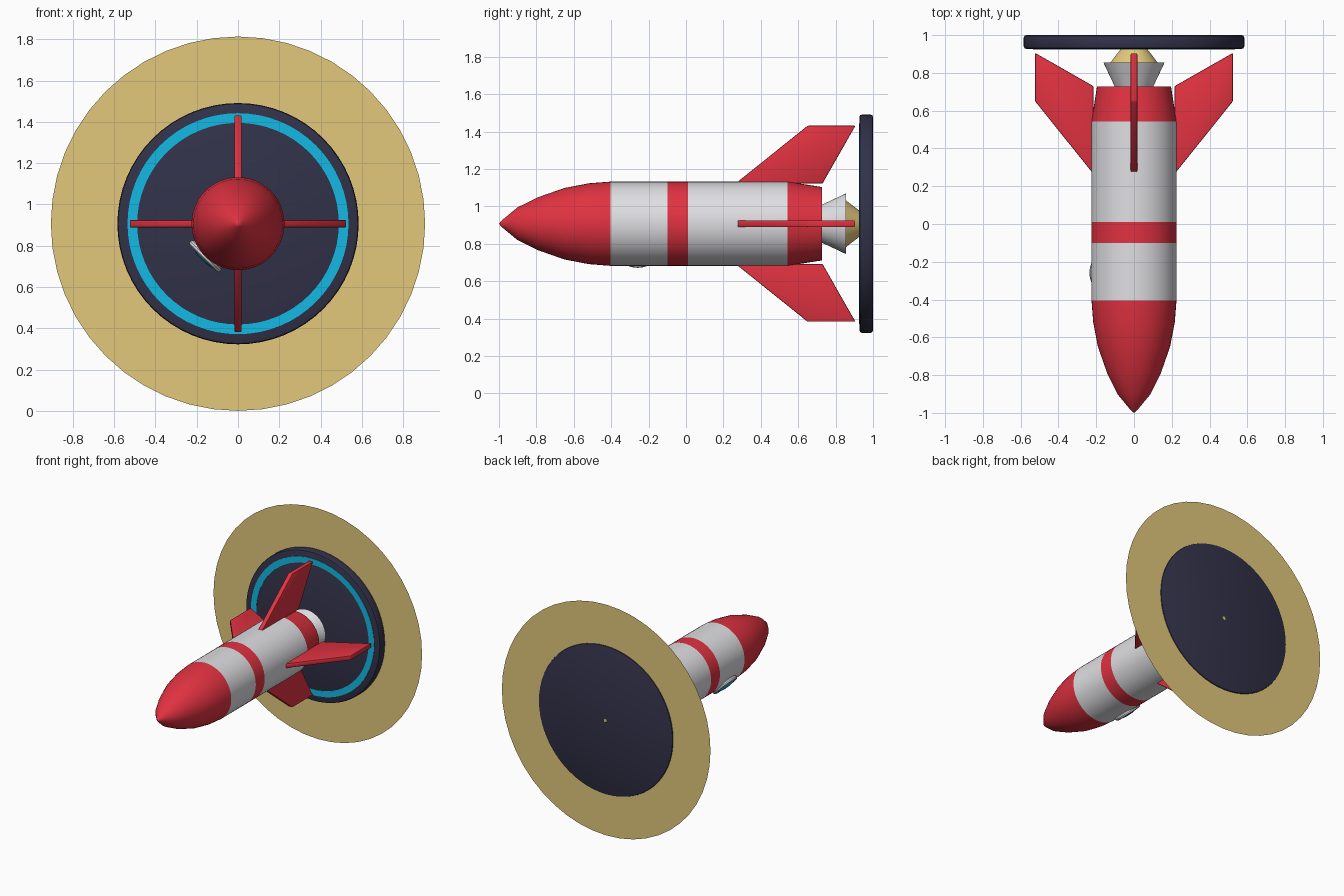
import bpy, bmesh, math
from mathutils import Matrix, Vector

if "Cube" in bpy.data.objects:
    bpy.data.objects.remove(bpy.data.objects["Cube"])

AXIS_Z = 0.907


def material(name, rgb):
    m = bpy.data.materials.new(name)
    m.diffuse_color = (*rgb, 1)
    m.use_nodes = True
    m.node_tree.nodes["Principled BSDF"].inputs["Base Color"].default_value = m.diffuse_color
    return m


RED = material("red", (0.75, 0.032, 0.052))
WHITE = material("white", (0.74, 0.74, 0.77))
NAVY = material("navy", (0.032, 0.032, 0.068))
CYAN = material("cyan", (0.006, 0.48, 0.76))
GOLD = material("gold", (0.76, 0.58, 0.20))

ALONG = Matrix.Translation((0, 0, AXIS_Z))


def finish(name, bm, mat, matrix=ALONG, angle=30):
    bmesh.ops.recalc_face_normals(bm, faces=bm.faces)
    bm.transform(matrix)
    me = bpy.data.meshes.new(name)
    bm.to_mesh(me)
    bm.free()
    me.materials.append(mat)
    ob = bpy.data.objects.new(name, me)
    bpy.context.collection.objects.link(ob)
    bpy.context.view_layer.objects.active = ob
    bpy.ops.object.select_all(action='DESELECT')
    ob.select_set(True)
    bpy.ops.object.shade_smooth_by_angle(angle=math.radians(angle))
    return ob


def lathe(name, profile, mat, matrix=ALONG, sides=48, closed=False):
    """Spin (y, radius) points around the y axis."""
    bm = bmesh.new()
    rings = []
    for y, r in profile:
        if r == 0:
            rings.append([bm.verts.new((0, y, 0))] * sides)
        else:
            rings.append([bm.verts.new((r * math.cos(2 * math.pi * i / sides), y,
                                        r * math.sin(2 * math.pi * i / sides)))
                          for i in range(sides)])
    pairs = list(zip(rings, rings[1:]))
    if closed:
        pairs.append((rings[-1], rings[0]))
    for a, b in pairs:
        for i in range(sides):
            j = (i + 1) % sides
            bm.faces.new(list(dict.fromkeys((a[i], a[j], b[j], b[i]))))
    return finish(name, bm, mat, matrix)


# Hull sections from nose to tail
lathe("nose_cone", [(-1, 0), (-0.985, 0.018), (-0.9, 0.088), (-0.79, 0.142),
                    (-0.65, 0.191), (-0.52, 0.216), (-0.405, 0.225)], RED)
lathe("front_hull", [(-0.405, 0.225), (-0.10, 0.225)], WHITE)
lathe("hull_stripe", [(-0.10, 0.225), (0.01, 0.225)], RED)
lathe("rear_hull", [(0.01, 0.225), (0.543, 0.225)], WHITE)
lathe("tail_section", [(0.543, 0.225), (0.728, 0.196), (0.728, 0)], RED)

# Engine and exhaust
lathe("nozzle", [(0.728, 0.102), (0.855, 0.162), (0.855, 0)], WHITE)
lathe("flame", [(0.856, 0), (0.856, 0.124), (1.001, 0.013), (1.001, 0)], GOLD)

# Base disc, glowing ring and flat halo
lathe("base_disc", [(0.927, 0), (0.927, 0.57), (0.931, 0.58), (0.941, 0.584),
                    (0.986, 0.584), (0.996, 0.58), (1.0, 0.57), (1.0, 0)], NAVY, sides=64)
lathe("disc_ring", [(0.928, 0.488), (0.924, 0.488), (0.924, 0.535), (0.928, 0.535)],
      CYAN, sides=64, closed=True)
lathe("halo", [(0.99, 0), (0.99, 0.906)], GOLD, sides=48)

# Four fins
for k, side in enumerate(("right", "top", "left", "bottom")):
    bm = bmesh.new()
    outline = [(0.215, 0.265), (0.524, 0.65), (0.524, 0.906), (0.215, 0.73)]
    face = bm.faces.new([bm.verts.new((x, y, -0.018)) for x, y in outline])
    ext = bmesh.ops.extrude_face_region(bm, geom=[face])
    bmesh.ops.translate(bm, vec=(0, 0, 0.036),
                        verts=[v for v in ext["geom"] if isinstance(v, bmesh.types.BMVert)])
    bmesh.ops.bevel(bm, geom=list(bm.edges), offset=0.006, segments=2,
                    profile=0.5, affect='EDGES')
    finish(side + "_fin", bm, RED, ALONG @ Matrix.Rotation(-k * math.pi / 2, 4, 'Y'))

# Porthole on the lower left of the hull
out = Vector((-1, 0, -1)).normalized()
PORT = (Matrix.Translation((0, -0.258, AXIS_Z))
        @ Vector((0, 1, 0)).rotation_difference(out).to_matrix().to_4x4())
tube = [(0.223 + 0.016 * math.sin(a * math.pi / 5), 0.088 + 0.016 * math.cos(a * math.pi / 5))
        for a in range(10)]
lathe("porthole_frame", tube, WHITE, PORT, 32, closed=True)
lathe("porthole_glass", [(0.205, 0.08), (0.232, 0.078), (0.241, 0.06), (0.246, 0.03), (0.247, 0)],
      CYAN, PORT, 32)
